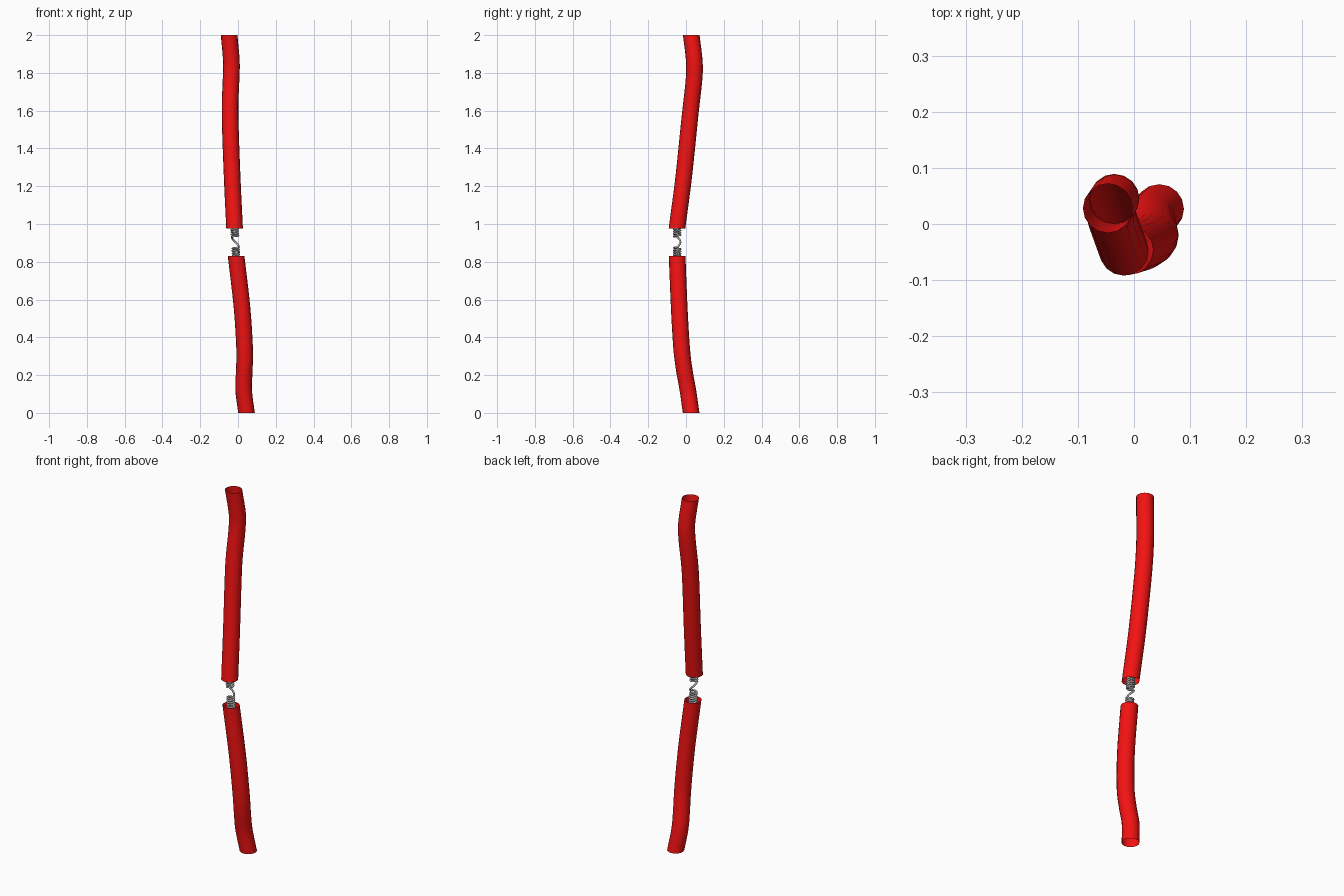
import bpy, bmesh, math
from mathutils import Vector

if "Cube" in bpy.data.objects:
    bpy.data.objects.remove(bpy.data.objects["Cube"])

SIDES = 16
RADIUS = 0.044

red = bpy.data.materials.new("red_insulation")
red.diffuse_color = (0.9, 0.006, 0.006, 1)
red.use_nodes = True
red.node_tree.nodes["Principled BSDF"].inputs["Base Color"].default_value = red.diffuse_color


def smooth_path(pts, steps=4):
    """Catmull-Rom samples through the control points."""
    p = [Vector(q) for q in pts]
    p = [2 * p[0] - p[1]] + p + [2 * p[-1] - p[-2]]
    out = []
    for i in range(1, len(p) - 2):
        a, b, c, d = p[i - 1:i + 3]
        for k in range(steps):
            t = k / steps
            out.append(0.5 * (2 * b + (c - a) * t + (2 * a - 5 * b + 4 * c - d) * t**2
                              + (3 * b - a - 3 * c + d) * t**3))
    return out + [p[-2]]


def sleeve(name, pts):
    """Open-ended tube lofted through level rings, so both ends are cut flat."""
    bm = bmesh.new()
    rings = []
    for c in smooth_path(pts):
        rings.append([bm.verts.new((c.x + RADIUS * math.cos(2 * math.pi * i / SIDES),
                                    c.y + RADIUS * math.sin(2 * math.pi * i / SIDES), c.z))
                      for i in range(SIDES)])
    for lo, hi in zip(rings, rings[1:]):
        for i in range(SIDES):
            j = (i + 1) % SIDES
            bm.faces.new((lo[i], lo[j], hi[j], hi[i])).smooth = True
    me = bpy.data.meshes.new(name)
    bm.to_mesh(me)
    bm.free()
    me.materials.append(red)
    bpy.context.collection.objects.link(bpy.data.objects.new(name, me))


# Red insulation, two broken halves
sleeve("lower_sleeve", [(0.045, 0.027, 0), (0.03, 0.01, 0.12), (0.033, -0.008, 0.22),
                        (0.035, -0.023, 0.34), (0.021, -0.036, 0.56), (-0.01, -0.047, 0.83)])
sleeve("upper_sleeve", [(-0.018, -0.048, 0.975), (-0.031, -0.012, 1.25), (-0.042, 0.022, 1.58),
                        (-0.037, 0.042, 1.76), (-0.035, 0.044, 1.86), (-0.047, 0.028, 2.0)])

# Coiled wire bridging the gap: tight turns, a stretched half turn, tight turns
PITCH, COIL_R = 0.0125, 0.018
TURN0, TURN1 = -5, 5.5
GAP_LO, GAP_HI = 0.877, 0.932
cu = bpy.data.curves.new("coiled_wire", 'CURVE')
cu.dimensions = '3D'
cu.bevel_depth = 0.005
cu.bevel_resolution = 1
cu.use_fill_caps = True
points = []
n = 12
for k in range(int(TURN0 * n), int(TURN1 * n) + 1):
    t = k / n
    if t < 0:
        z = GAP_LO + PITCH * t
    elif t < 0.5:
        z = GAP_LO + (GAP_HI - GAP_LO) * t / 0.5
    else:
        z = GAP_HI + PITCH * (t - 0.5)
    cx = -0.01 - 0.008 * (z - 0.83) / 0.145
    a = 2 * math.pi * t
    points.append((cx + COIL_R * math.cos(a), -0.047 + COIL_R * math.sin(a), z))
sp = cu.splines.new('POLY')
sp.points.add(len(points) - 1)
for q, co in zip(sp.points, points):
    q.co = (*co, 1)
bpy.context.collection.objects.link(bpy.data.objects.new("coiled_wire", cu))
